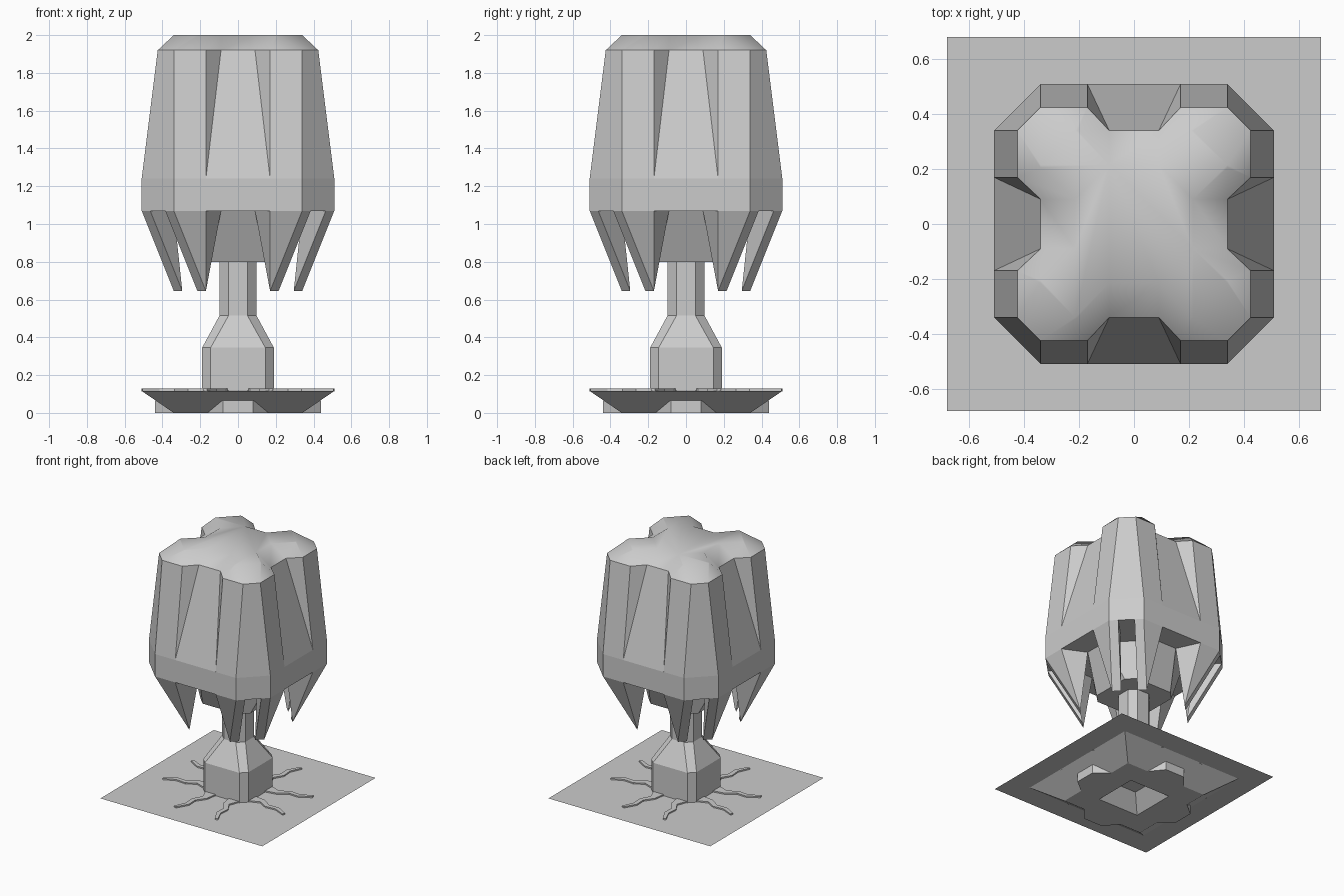
import bpy, bmesh, math
from mathutils import Vector

if "Cube" in bpy.data.objects:
    bpy.data.objects.remove(bpy.data.objects["Cube"])


def finish(name, bm, smooth=None):
    bmesh.ops.remove_doubles(bm, verts=bm.verts, dist=0.0005)
    bmesh.ops.recalc_face_normals(bm, faces=bm.faces)
    me = bpy.data.meshes.new(name)
    bm.to_mesh(me)
    bm.free()
    ob = bpy.data.objects.new(name, me)
    bpy.context.collection.objects.link(ob)
    if smooth:
        bpy.ops.object.select_all(action='DESELECT')
        ob.select_set(True)
        bpy.context.view_layer.objects.active = ob
        bpy.ops.object.shade_smooth_by_angle(angle=math.radians(smooth))
    return ob


def spin4(pts):
    """Repeat one side's outline on all four sides."""
    out = []
    for k in range(4):
        c, s = [(1, 0), (0, 1), (-1, 0), (0, -1)][k]
        out += [(c * x - s * y, s * x + c * y) for x, y in pts]
    return out


def loft(bm, rings, bottom=True, top=True):
    """Skin a stack of (outline, z) rings."""
    vs = [[bm.verts.new((x, y, z)) for x, y in o] for o, z in rings]
    for a, b in zip(vs, vs[1:]):
        n = len(a)
        for i in range(n):
            bm.faces.new((a[i], a[(i + 1) % n], b[(i + 1) % n], b[i]))
    if bottom:
        bm.faces.new(vs[0])
    if top:
        bm.faces.new(vs[-1])


def octagon(face, half):
    return spin4([(face, half), (-face, half)])


def square(h):
    return spin4([(h, h)])


def lobes(corner, edge, y, nx, ny):
    """Side outline with a notch in the middle."""
    return spin4([(corner, y), (edge, y), (nx, ny), (-nx, ny), (-edge, y), (-corner, y)])


# canopy body with four notched sides
waist = lobes(.34, .17, .51, .17, .51)
rim = lobes(.34, .17, .425, .09, .34)
bm = bmesh.new()
loft(bm, [(waist, 1.07), (waist, 1.24), (rim, 1.92)], top=False)
finish("canopy", bm)

# softly shaded bevelled crown
bm = bmesh.new()
loft(bm, [(rim, 1.92), (lobes(.215, .205, .34, .09, .215), 2.0)], bottom=False)
finish("canopy_crown", bm, 60)

# tapering core under the canopy
bm = bmesh.new()
loft(bm, [(octagon(.15, .21), .8), (octagon(.09, .34), 1.07)])
finish("canopy_core", bm)

# eight hanging leaf points, two per side
bm = bmesh.new()
top = [(.17, .51), (.34, .51), (.385, .465), (.26, .34), (.09, .34)]
tip = [(.17, .34), (.17, .34), (.215, .295), (.215, .295), (.17, .34)]
for k in range(4):
    for m in (1, -1):
        rings = []
        for o, z in ((tip, .645), (top, 1.07)):
            rings.append((spin4([(m * x, y) for x, y in o])[5 * k:5 * k + 5], z))
        vs = [[bm.verts.new((x, y, z)) for x, y in o] for o, z in rings]
        d, e = vs[0][0], vs[0][2]
        a, b, c, g, f = vs[1]
        for face in ((a, b, d), (b, c, e, d), (c, g, e), (g, f, d, e), (f, a, d), (a, b, c, g, f)):
            bm.faces.new(face)
finish("hanging_leaves", bm)

# trunk
bm = bmesh.new()
loft(bm, [(octagon(.145, .19), .118), (octagon(.145, .19), .345),
          (octagon(.05, .098), .515), (octagon(.05, .098), .82)])
finish("trunk", bm)

# ground sheet
bm = bmesh.new()
bm.faces.new([bm.verts.new((x, y, .118)) for x, y in square(.68)])
finish("ground_sheet", bm)

# tapered planter below the sheet, hollow underneath
bm = bmesh.new()
loft(bm, [(square(.51), .116), (square(.34), 0), (square(.17), 0), (square(.08), .11)], bottom=False)
finish("planter", bm)

# blocks on the four planter walls
bm = bmesh.new()
block = [(.17, .33), (.08, .44), (-.08, .44), (-.17, .33)]
for k in range(4):
    o = spin4(block)[4 * k:4 * k + 4]
    loft(bm, [(o, 0), (o, .065)])
finish("planter_blocks", bm)

# eight kinked roots lying on the sheet
bm = bmesh.new()
path = [Vector(p) for p in ((.10, .16), (.09, .27), (.135, .34), (.13, .42), (.175, .51))]
width = [.05, .022, .018, .016, .012]
for m in (1, -1):
    outline = []
    for s in (1, -1):
        edge = []
        for i, p in enumerate(path):
            d = (path[min(i + 1, 4)] - path[max(i - 1, 0)]).normalized()
            q = p + Vector((-d.y, d.x)) * width[i] * s
            edge.append((m * q.x, min(q.y, .51)))
        outline += edge[::s]
    for k in range(4):
        o = spin4(outline)[10 * k:10 * k + 10]
        loft(bm, [(o, .112), (o, .128)])
finish("roots", bm)
